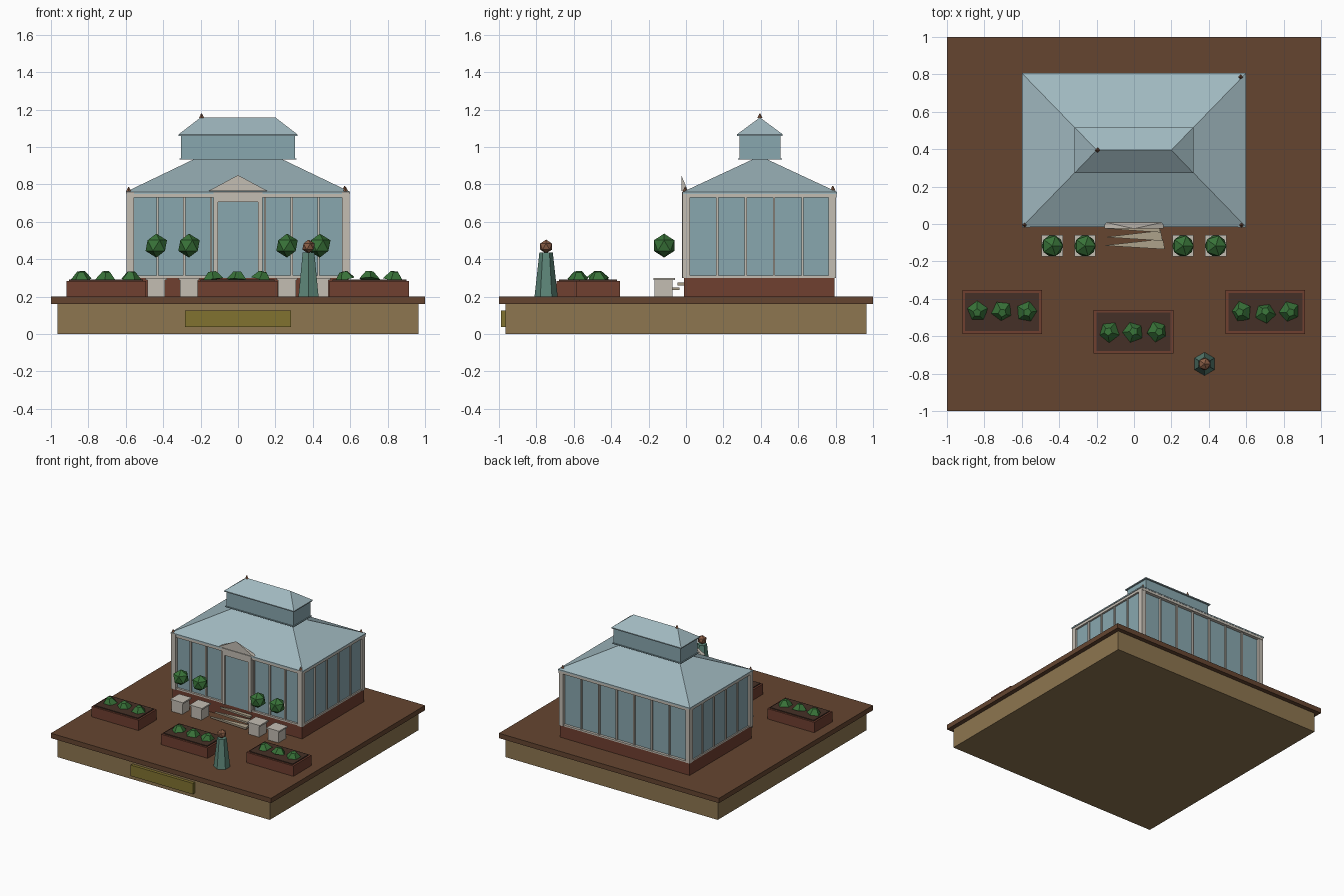
import bpy, bmesh, math, random
from mathutils import Vector

if "Cube" in bpy.data.objects:
    bpy.data.objects.remove(bpy.data.objects["Cube"])

random.seed(4)
CY = 0.395  # greenhouse centre in y


def mat(name, rgb):
    m = bpy.data.materials.new(name)
    m.diffuse_color = (*rgb, 1)
    m.use_nodes = True
    m.node_tree.nodes["Principled BSDF"].inputs["Base Color"].default_value = m.diffuse_color
    return m


SOIL = mat("deck_brown", (0.13, 0.06, 0.03))
DARK = mat("dark_soil", (0.06, 0.03, 0.02))
TAN = mat("tan_base", (0.27, 0.18, 0.08))
BRASS = mat("brass", (0.22, 0.17, 0.03))
BRICK = mat("brick", (0.16, 0.05, 0.03))
WHITE = mat("frame_white", (0.55, 0.51, 0.45))
GLASS = mat("glass", (0.25, 0.39, 0.43))
ROOF = mat("roof_glass", (0.35, 0.48, 0.52))
GREEN = mat("leaf", (0.04, 0.17, 0.04))
TEAL = mat("verdigris", (0.11, 0.24, 0.19))
COPPER = mat("copper", (0.25, 0.11, 0.06))
STONE = mat("stone", (0.42, 0.36, 0.26))


def add(name, verts, faces, m):
    me = bpy.data.meshes.new(name)
    me.from_pydata(verts, [], faces)
    bm = bmesh.new()
    bm.from_mesh(me)
    bmesh.ops.recalc_face_normals(bm, faces=bm.faces)
    bm.to_mesh(me)
    bm.free()
    o = bpy.data.objects.new(name, me)
    bpy.context.collection.objects.link(o)
    me.materials.append(m)
    return o


HEX = [(0, 1, 2, 3), (4, 5, 6, 7), (0, 1, 5, 4), (1, 2, 6, 5), (2, 3, 7, 6), (3, 0, 4, 7)]


def box(name, x, y, z, m):
    v = [(a, b, c) for c in z for a, b in ((x[0], y[0]), (x[1], y[0]), (x[1], y[1]), (x[0], y[1]))]
    return add(name, v, HEX, m)


def hip(name, hx, hy, z0, z1, z2, ridge, m):
    # hipped roof with a thin vertical eave
    c = [(-hx, CY - hy), (hx, CY - hy), (hx, CY + hy), (-hx, CY + hy)]
    v = [(a, b, z) for z in (z0, z1) for a, b in c] + [(-ridge, CY, z2), (ridge, CY, z2)]
    f = [HEX[0]] + HEX[2:] + [(4, 5, 9, 8), (5, 6, 9), (6, 7, 8, 9), (7, 4, 8)]
    return add(name, v, f, m)


def ball(name, loc, r, m, squash=1, jitter=0):
    bm = bmesh.new()
    bmesh.ops.create_icosphere(bm, subdivisions=1, radius=r)
    for v in bm.verts:
        v.co.z *= squash
        v.co += Vector([random.uniform(-jitter, jitter) for _ in range(3)])
    me = bpy.data.meshes.new(name)
    bm.to_mesh(me)
    bm.free()
    o = bpy.data.objects.new(name, me)
    o.location = loc
    bpy.context.collection.objects.link(o)
    me.materials.append(m)
    return o


def cone(name, loc, r1, r2, h, n, m):
    bm = bmesh.new()
    bmesh.ops.create_cone(bm, cap_ends=True, segments=n, radius1=r1, radius2=r2, depth=h)
    me = bpy.data.meshes.new(name)
    bm.to_mesh(me)
    bm.free()
    o = bpy.data.objects.new(name, me)
    o.location = (loc[0], loc[1], loc[2] + h / 2)
    bpy.context.collection.objects.link(o)
    me.materials.append(m)
    return o


# display base
box("base", (-.965, .965), (-.965, .965), (0, .165), TAN)
box("deck", (-1, 1), (-1, 1), (.16, .2), SOIL)
box("plaque", (-.283, .283), (-.99, -.96), (.037, .127), BRASS)

# greenhouse foundation, sill and top beams
box("foundation", (-.59, .59), (-.01, .795), (.2, .3), BRICK)
for nm, z, e in (("sill", (.3, .312), .005), ("top_beam", (.73, .76), .01)):
    X, Y0, Y1 = .585 + e, -.005 - e, .795 + e
    box(nm + "_front", (-X, X), (Y0, .03), z, WHITE)
    box(nm + "_back", (-X, X), (.76, Y1), z, WHITE)
    for s in (-1, 1):
        box(nm + "_side", sorted((s * X, s * .555)), (Y0, Y1), z, WHITE)

# corner posts
for s in (-1, 1):
    for y in ((-.018, .022), (.762, .802)):
        box("corner_post", sorted((s * .595, s * .555)), y, (.3, .76), WHITE)

# glass walls
for y in (.01, .775):
    box("glass_wall", (-.56, .56), (y - .004, y + .004), (.305, .74), GLASS)
for s in (-1, 1):
    box("glass_side", sorted((s * .572, s * .58)), (.01, .775), (.305, .74), GLASS)

# mullions
for s in (-1, 1):
    for x in (.43, .288, .145):
        box("front_mullion", (s * x - .006, s * x + .006), (-.006, .014), (.305, .74), WHITE)
    for i in range(1, 5):
        y = CY + (i - 2.5) * .152
        box("side_mullion", sorted((s * .572, s * .59)), (y - .006, y + .006), (.305, .74), WHITE)
for i in range(1, 7):
    x = -.56 + i * .16
    box("back_mullion", (x - .006, x + .006), (.772, .793), (.305, .74), WHITE)

# entrance
box("door", (-.106, .106), (-.012, .005), (.3, .71), GLASS)
for s in (-1, 1):
    box("door_jamb", sorted((s * .106, s * .132)), (-.022, .008), (.3, .76), WHITE)
box("door_lintel", (-.132, .132), (-.022, .008), (.705, .76), WHITE)
add("pediment", [(-.158, -.025, .765), (.158, -.025, .765), (0, -.025, .85),
                 (-.158, .01, .765), (.158, .01, .765)],
    [(0, 1, 2), (0, 3, 4, 1), (0, 2, 3), (1, 4, 2), (3, 2, 4)], WHITE)

# broken wedge steps pointing left
for i in range(3):
    y, z = -.135 + i * .045, .225 + i * .025
    t = [(.165 - i * .012, y), (.155 - i * .012, y + .055), (-.168 + i * .01, y + .02)]
    v = [(a, b, c) for c in (z - .015, z) for a, b in t]
    add("step", v, [(0, 1, 2), (3, 4, 5), (0, 1, 4, 3), (1, 2, 5, 4), (2, 0, 3, 5)], STONE)

# main roof, lantern and lantern roof
hip("main_roof", .6, .412, .75, .76, .952, .2, ROOF)
box("lantern", (-.305, .305), (CY - .11, CY + .11), (.938, 1.065), GLASS)
box("lantern_lip", (-.312, .312), (CY - .117, CY + .117), (.933, .94), GLASS)
hip("lantern_roof", .317, .122, 1.06, 1.068, 1.158, .2, ROOF)

# finials
for p in ((-.195, CY, 1.155), (.57, .785, .768), (.575, -.005, .762), (-.585, -.005, .762)):
    cone("finial", p, .014, .002, .025, 4, COPPER)

# potted round shrubs
for s in (-1, 1):
    for x in (.262, .437):
        box("pot", (s * x - .048, s * x + .048), (-.168, -.072), (.2, .29), WHITE)
        box("pot_rim", (s * x - .057, s * x + .057), (-.174, -.06), (.288, .3), WHITE)
        ball("round_shrub", (s * x, -.117, .473), .064, GREEN)

# raised flower beds
for cx, cy in ((-.705, -.471), (-.003, -.576), (.702, -.471)):
    x, y = (cx - .213, cx + .213), (cy - .117, cy + .117)
    for k in (0, 1):
        sx, sy = (-1, 1)[k], (-1, 1)[k]
        box("bed_end", sorted((x[k], x[k] - sx * .016)), y, (.2, .285), BRICK)
        box("bed_side", x, sorted((y[k], y[k] - sy * .016)), (.2, .285), BRICK)
    box("bed_soil", (x[0] + .015, x[1] - .015), (y[0] + .015, y[1] - .015), (.2, .293), DARK)
    for d in (-.133, 0, .133):
        o = cone("bed_plant", (cx + d, cy, .292), .058, .022, .042, 5, GREEN)
        o.rotation_euler = (random.uniform(-.15, .15), random.uniform(-.2, .2), random.uniform(0, 6))

# garden ornament
cone("ornament_body", (.377, -.748, .2), .062, .036, .235, 6, TEAL)
ball("ornament_head", (.377, -.748, .468), .037, COPPER)
